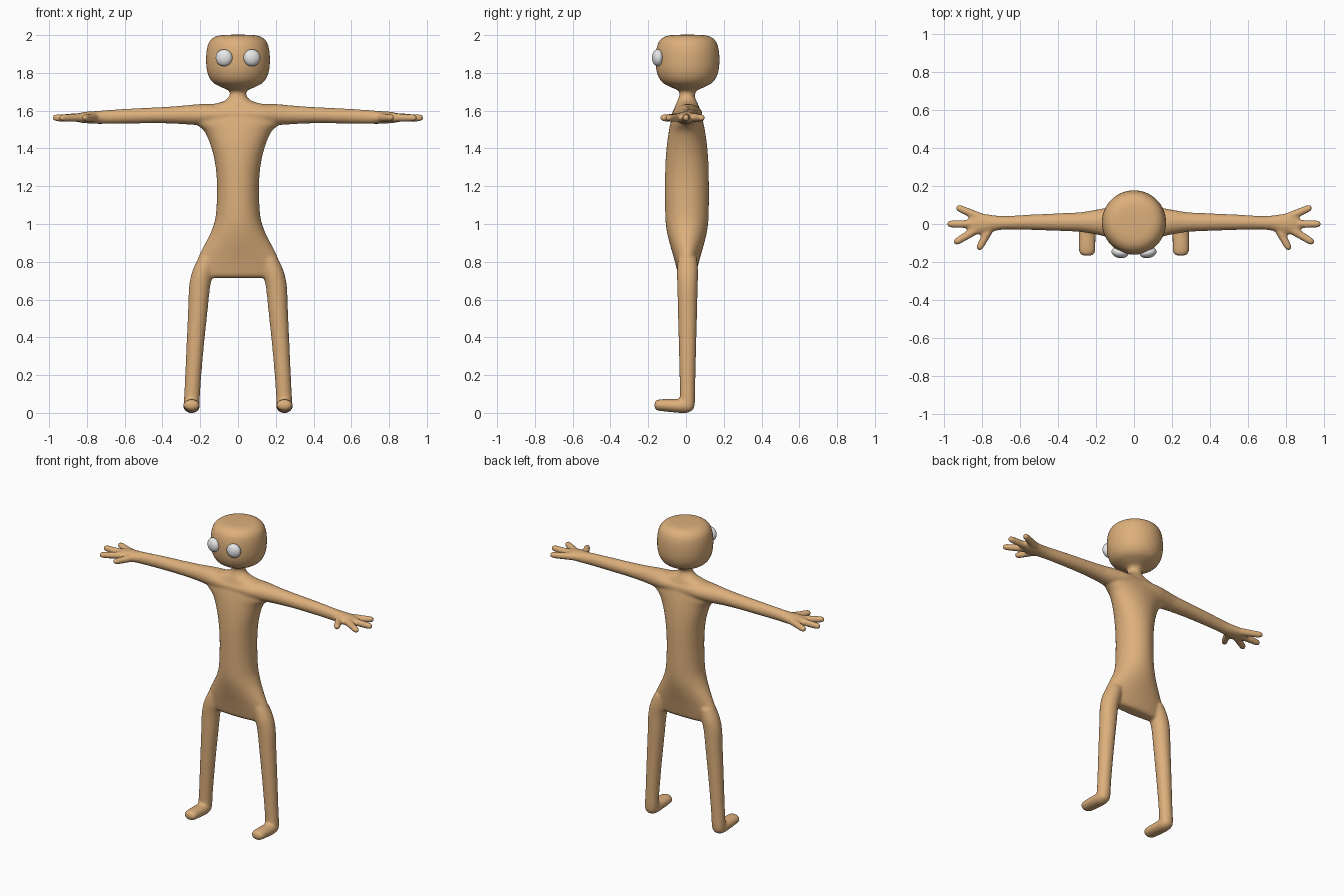
import bpy, bmesh, math
from mathutils import Vector, Matrix


def material(name, rgb):
    m = bpy.data.materials.new(name)
    m.diffuse_color = (*rgb, 1)
    return m


skin = material("tan skin", (0.72, 0.43, 0.20))
eye_white = material("eye grey", (0.80, 0.80, 0.80))
X, Y, Z = Vector((1, 0, 0)), Vector((0, 1, 0)), Vector((0, 0, 1))


def spline(rows, steps=4):
    """Smoothly interpolate rows of numbers."""
    out = []
    for i in range(len(rows) - 1):
        a, b = rows[max(i - 1, 0)], rows[i]
        c, d = rows[i + 1], rows[min(i + 2, len(rows) - 1)]
        for k in range(steps):
            t = k / steps
            out.append([q + 0.5 * t * (r - p + t * (2*p - 5*q + 4*r - s + t * (3*(q - r) + s - p)))
                        for p, q, r, s in zip(a, b, c, d)])
    return out + [list(rows[-1])]


def loft(bm, rows, u, v, n=32):
    """Skin elliptical rings; row = (x, y, z, radius along u, radius along v)."""
    rings = []
    for x, y, z, ru, rv in spline(rows):
        c = Vector((x, y, z))
        ring = []
        for i in range(n):
            a = 2 * math.pi * i / n
            ring.append(bm.verts.new(c + u * max(ru, 0.002) * math.cos(a)
                                     + v * max(rv, 0.002) * math.sin(a)))
        rings.append(ring)
    for r0, r1 in zip(rings, rings[1:]):
        for i in range(n):
            j = (i + 1) % n
            bm.faces.new((r0[i], r0[j], r1[j], r1[i]))
    bm.faces.new(rings[0])
    bm.faces.new(rings[-1])


def finger(bm, a, b, ra, rb):
    """Round-tipped tapered rod from a to b."""
    a, b = Vector(a), Vector(b)
    d = (b - a).normalized()
    rows = [(*(a + (b - a) * t), ra + (rb - ra) * t, ra + (rb - ra) * t) for t in (0, 0.4, 0.8)]
    rows += [(*(b - d * rb * k), rb * w, rb * w) for k, w in ((0.6, 0.92), (0.2, 0.65), (0, 0.3))]
    loft(bm, rows, d.cross(Z), Z, 16)


bm = bmesh.new()

# Torso: height, half width, half depth
torso = [(0.715, 0.19, 0.03), (0.73, 0.215, 0.045), (0.77, 0.225, 0.056), (0.83, 0.208, 0.072),
         (0.90, 0.172, 0.092), (0.97, 0.138, 0.108), (1.05, 0.117, 0.115), (1.20, 0.111, 0.116),
         (1.32, 0.121, 0.114), (1.42, 0.146, 0.106), (1.49, 0.178, 0.096), (1.53, 0.22, 0.088),
         (1.58, 0.24, 0.076), (1.62, 0.19, 0.064), (1.645, 0.09, 0.054), (1.665, 0.055, 0.045),
         (1.69, 0.042, 0.039), (1.72, 0.042, 0.039)]
loft(bm, [(0, 0.005, z, w, d) for z, w, d in torso], X, Y, 48)

# Head: height, radius
head = [(1.69, 0.041), (1.708, 0.052), (1.725, 0.09), (1.745, 0.128), (1.775, 0.152), (1.82, 0.166),
        (1.88, 0.169), (1.93, 0.164), (1.965, 0.152), (1.988, 0.128), (1.999, 0.095), (2.002, 0.04)]
loft(bm, [(0, 0.008, z, r, r) for z, r in head], X, Y, 48)

for s in (1, -1):
    # Arm and palm: x, y, z, half depth, half height
    arm = [(0, 0.005, 1.58, 0.08, 0.05), (0.12, 0.008, 1.58, 0.079, 0.055),
           (0.20, 0.010, 1.579, 0.065, 0.056), (0.28, 0.010, 1.578, 0.052, 0.050),
           (0.40, 0.010, 1.576, 0.046, 0.043), (0.55, 0.009, 1.572, 0.040, 0.040),
           (0.68, 0.006, 1.567, 0.036, 0.037), (0.75, 0.004, 1.564, 0.044, 0.034),
           (0.80, 0.001, 1.564, 0.054, 0.031), (0.84, -0.001, 1.563, 0.052, 0.025),
           (0.865, -0.002, 1.563, 0.038, 0.017), (0.872, -0.002, 1.563, 0.02, 0.008)]
    loft(bm, [(s * x, y, z, a, b) for x, y, z, a, b in arm], Y, Z)
    # Fingers and thumb
    for (ax, ay), (bx, by) in (((0.80, 0.032), (0.934, 0.09)), ((0.82, 0.0), (0.982, 0.0)),
                               ((0.81, -0.020), (0.945, -0.101)), ((0.755, -0.02), (0.818, -0.136))):
        finger(bm, (s * ax, ay, 1.563), (s * bx, by, 1.562), 0.024, 0.0185)
    # Leg
    leg = [(0.16, 0.82, 0.05, 0.05), (0.185, 0.75, 0.057, 0.056), (0.203, 0.67, 0.056, 0.054),
           (0.212, 0.55, 0.052, 0.051), (0.227, 0.35, 0.046, 0.046), (0.24, 0.15, 0.042, 0.041),
           (0.245, 0.06, 0.042, 0.040), (0.246, 0.025, 0.038, 0.034), (0.246, 0.010, 0.024, 0.022)]
    loft(bm, [(s * x, 0.008, z, a, b) for x, z, a, b in leg], X, Y)
    # Foot: y, z, half width, half height
    foot = [(0.038, 0.042, 0.016, 0.016), (0.028, 0.040, 0.032, 0.030), (0.0, 0.037, 0.042, 0.038),
            (-0.05, 0.037, 0.044, 0.036), (-0.11, 0.040, 0.044, 0.033), (-0.145, 0.041, 0.042, 0.030),
            (-0.160, 0.041, 0.034, 0.024), (-0.167, 0.041, 0.018, 0.012)]
    loft(bm, [(s * 0.246, y, z, a, b) for y, z, a, b in foot], X, Z)

bmesh.ops.recalc_face_normals(bm, faces=bm.faces)
mesh = bpy.data.meshes.new("body")
bm.to_mesh(mesh)
bm.free()
mesh.materials.append(skin)
body = bpy.data.objects.new("body", mesh)
bpy.context.collection.objects.link(body)

# Fuse all body parts into one soft skin
fuse = body.modifiers.new("fuse", 'REMESH')
fuse.mode = 'VOXEL'
fuse.voxel_size = 0.008
fuse.use_smooth_shade = True
soft = body.modifiers.new("soften", 'SMOOTH')
soft.factor = 0.5
soft.iterations = 7

# Eyes: flattened balls set into the face
for s, side in ((1, "left"), (-1, "right")):
    bm = bmesh.new()
    bmesh.ops.create_uvsphere(bm, u_segments=24, v_segments=16, radius=1)
    bm.transform(Matrix.Translation((s * 0.074, -0.15, 1.88)) @ Matrix.Rotation(s * 0.2, 4, 'Z')
                 @ Matrix.Diagonal((0.045, 0.029, 0.045, 1)))
    for f in bm.faces:
        f.smooth = True
    m = bpy.data.meshes.new(side + "_eye")
    bm.to_mesh(m)
    bm.free()
    m.materials.append(eye_white)
    bpy.context.collection.objects.link(bpy.data.objects.new(side + "_eye", m))
